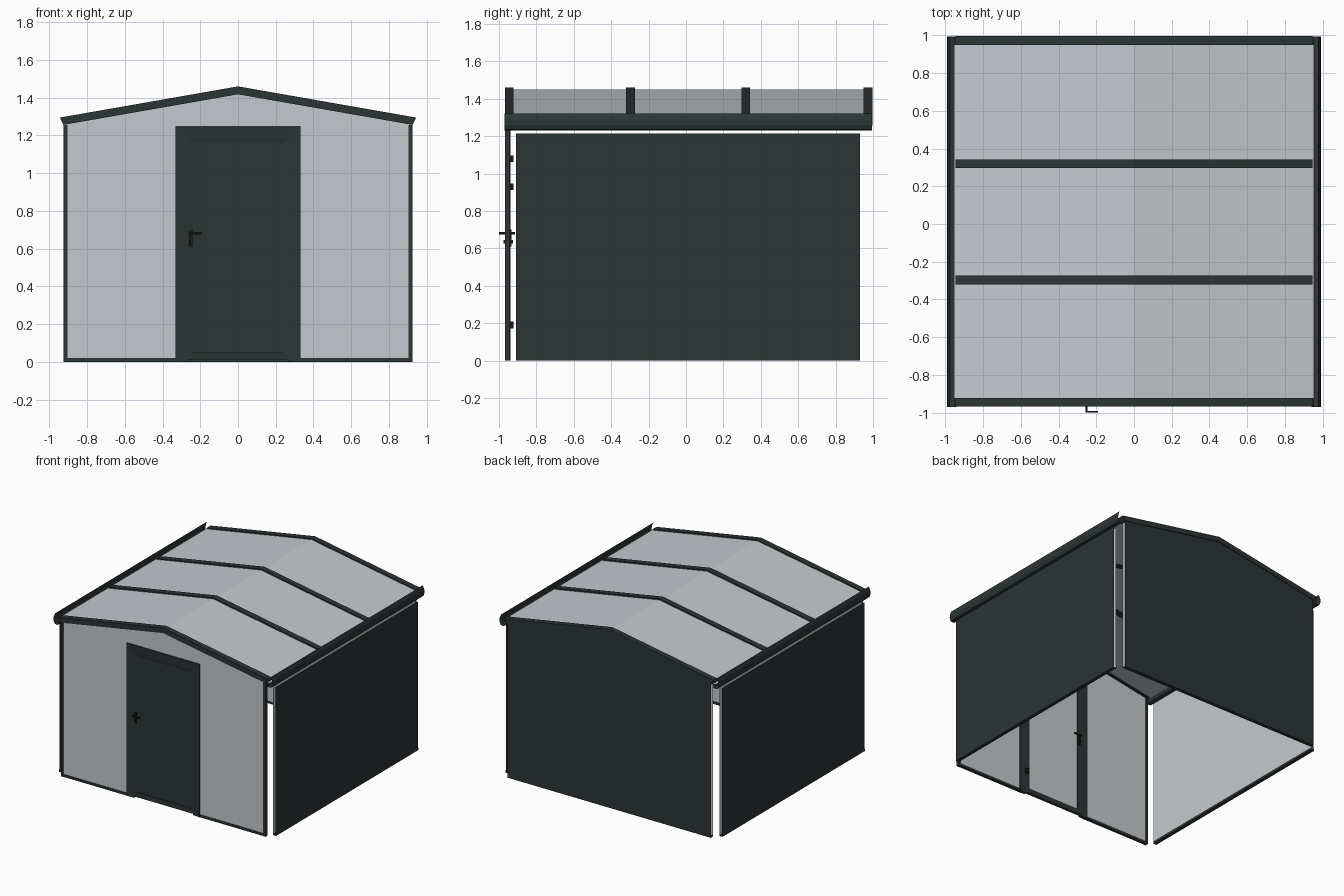
import bpy
import bmesh
from mathutils import Vector

cube = bpy.data.objects.get("Cube")
if cube:
    bpy.data.objects.remove(cube, do_unlink=True)


def material(name, rgb):
    mat = bpy.data.materials.new(name)
    mat.use_nodes = True
    mat.diffuse_color = (*rgb, 1)
    bsdf = next(n for n in mat.node_tree.nodes if n.type == 'BSDF_PRINCIPLED')
    bsdf.inputs["Base Color"].default_value = (*rgb, 1)
    return mat


DARK = material("anthracite", (0.025, 0.035, 0.035))
LIGHT = material("light_grey", (0.56, 0.59, 0.62))
BLACK = material("black_metal", (0.008, 0.009, 0.009))


def finish(name, bm, mat, fix=True):
    if fix:
        bmesh.ops.recalc_face_normals(bm, faces=bm.faces)
    mesh = bpy.data.meshes.new(name)
    bm.to_mesh(mesh)
    bm.free()
    mesh.materials.append(mat)
    obj = bpy.data.objects.new(name, mesh)
    bpy.context.collection.objects.link(obj)
    return obj


def box(name, xs, ys, zs, mat=DARK):
    bm = bmesh.new()
    bmesh.ops.create_cube(bm, size=1)
    for v in bm.verts:
        v.co = [(a + b) / 2 + c * (b - a) for c, (a, b) in zip(v.co, (xs, ys, zs))]
    return finish(name, bm, mat)


def sheet(name, points, sweep, mat):
    """Thin folded metal sheet: an open profile swept in a straight line."""
    bm = bmesh.new()
    rows = [(bm.verts.new(p), bm.verts.new(Vector(p) + Vector(sweep))) for p in points]
    for (a, b), (c, d) in zip(rows, rows[1:]):
        bm.faces.new((a, b, d, c))
    return finish(name, bm, mat, fix=False)


def face_out(obj, direction):
    """Turn the faces of a sheet toward a direction."""
    bm = bmesh.new()
    bm.from_mesh(obj.data)
    bm.normal_update()
    for f in bm.faces:
        if f.normal.dot(Vector(direction)) < 0:
            f.normal_flip()
    bm.to_mesh(obj.data)
    bm.free()


def roof_z(x, ridge):
    return ridge - 0.175 * abs(x)


def gable_panel(name, x0, x1, z0, y, mat, facing):
    """Upright wall sheet whose top follows the roof slope."""
    xs = [x0, 0, x1] if x0 < 0 < x1 else [x0, x1]
    bm = bmesh.new()
    outline = [(x0, y, z0), (x1, y, z0)]
    outline += [(x, y, roof_z(x, 1.42)) for x in reversed(xs)]
    bm.faces.new([bm.verts.new(p) for p in outline])
    obj = finish(name, bm, mat, fix=False)
    face_out(obj, (0, facing, 0))


# Front and back walls, each with an outer and an inner skin
bays = (("right", -0.92, -0.32), ("middle", -0.32, 0.32), ("left", 0.32, 0.92))
for side, x0, x1 in bays:
    base = 1.2 if side == "middle" else 0.01
    gable_panel("front_wall_outer_" + side, x0, x1, base, -0.96, LIGHT, -1)
    gable_panel("front_wall_inner_" + side, x0, x1, base, -0.945, LIGHT, 1)
    gable_panel("back_wall_outer_" + side, x0, x1, 0.01, 0.99, DARK, 1)
    gable_panel("back_wall_inner_" + side, x0, x1, 0.01, 0.965, LIGHT, -1)
sheet("back_floor_channel",
      [(-0.92, 0.963, 0.02), (-0.92, 0.963, 0), (-0.92, 0.993, 0), (-0.92, 0.993, 0.02)],
      (1.84, 0, 0), DARK)

# Side walls, floor channels, eaves gutters and front corner trims
gutter = ((0.942, 1.26), (0.945, 1.235), (0.96, 1.23), (0.98, 1.235),
          (0.99, 1.26), (0.988, 1.29), (0.975, 1.32))
for label, s in (("left", 1), ("right", -1)):
    for skin, x, mat, out in (("outer", 0.978, DARK, s), ("inner", 0.955, LIGHT, -s)):
        wall = sheet(f"{label}_wall_{skin}", [(s * x, -0.91, 0.01), (s * x, -0.91, 1.215)],
                     (0, 1.84, 0), mat)
        face_out(wall, (out, 0, 0))
    channel = ((0.952, 0.02), (0.952, 0), (0.981, 0), (0.981, 0.02))
    sheet(label + "_floor_channel", [(s * x, -0.91, z) for x, z in channel], (0, 1.84, 0), DARK)
    sheet(label + "_gutter", [(s * x, -0.97, z) for x, z in gutter], (0, 1.965, 0), DARK)
    box(label + "_corner_trim", sorted((s * 0.905, s * 0.925)), (-0.967, -0.941), (0, 1.255))
    box(label + "_front_sill", sorted((s * 0.32, s * 0.91)), (-0.965, -0.941), (0, 0.02))

# Roof skins
for skin, ridge, up in (("top", 1.45, 1), ("underside", 1.425, -1)):
    roof = sheet("roof_" + skin, [(x, -0.955, roof_z(x, ridge)) for x in (-0.955, 0, 0.955)],
                 (0, 1.94, 0), LIGHT)
    face_out(roof, (0, 0, up))

# Roof ribs, running over the ridge
for i, (y0, y1) in enumerate(((-0.968, -0.922), (-0.32, -0.272), (0.297, 0.343), (0.95, 0.996))):
    bm = bmesh.new()
    outline = [(x, y0, roof_z(x, 1.46)) for x in (-0.945, 0, 0.945)]
    outline += [(x, y0, roof_z(x, 1.418)) for x in (0.925, 0, -0.925)]
    face = bm.faces.new([bm.verts.new(p) for p in outline])
    new = bmesh.ops.extrude_face_region(bm, geom=[face])["geom"]
    bmesh.ops.translate(bm, vec=(0, y1 - y0, 0),
                        verts=[v for v in new if isinstance(v, bmesh.types.BMVert)])
    finish(f"roof_rib_{i + 1}", bm, DARK)
for s in (1, -1):
    lip = [(s * 0.92, 1.29), (s * 0.955, 1.285), (s * 0.945, 1.268)]
    for place, y in (("front", -0.968), ("back", 0.95)):
        sheet(f"{place}_rib_end_{'left' if s > 0 else 'right'}",
              [(x, y, z) for x, z in lip], (0, 0.045, 0), DARK)

# Door casing with a mitred, bevelled profile
def ring(name, half, top, width, y0, y1, bottom):
    """Picture-frame moulding on three sides, mitred at the top corners."""
    bm = bmesh.new()
    path = [(-half, bottom), (-half, top), (half, top), (half, bottom)]
    inner = [(-half + width, bottom), (-half + width, top - width),
             (half - width, top - width), (half - width, bottom)]
    loops = [[bm.verts.new((x, y, z)) for x, z in pts]
             for pts, y in ((path, y1), (path, y0), (inner, y0 + 0.006), (inner, y1))]
    for a, b in zip(loops, loops[1:] + loops[:1]):
        for i in range(3):
            bm.faces.new((a[i], a[i + 1], b[i + 1], b[i]))
    for i in (0, 3):
        bm.faces.new([loop[i] for loop in loops])
    finish(name, bm, DARK)


ring("door_casing", 0.33, 1.25, 0.065, -0.968, -0.938, 0)
ring("door_leaf_frame", 0.265, 1.187, 0.03, -0.962, -0.94, 0.01)
box("door_bottom_rail", (-0.265, 0.265), (-0.962, -0.94), (0.01, 0.05))
leaf = ((-0.24, 0.03), (0.24, 0.03))
for name, y, mat, out in (("door_outer_panel", -0.954, DARK, -1), ("door_inner_panel", -0.946, LIGHT, 1)):
    panel = sheet(name, [(x, y, z) for x, z in leaf], (0, 0, 1.14), mat)
    face_out(panel, (0, out, 0))

# Lever handles, lock plates and hinges
for label, y, d in (("outer", -0.955, -1), ("inner", -0.945, 1)):
    reach = y + d * 0.045 if d < 0 else y + 0.03

    def span(a, b):
        return sorted((a, b))
    box(label + "_lock_plate", (-0.262, -0.242), span(y, y + d * 0.012), (0.61, 0.7), BLACK)
    box(label + "_handle_stem", (-0.257, -0.247), span(y, reach), (0.675, 0.687), BLACK)
    box(label + "_handle_lever", (-0.257, -0.19), span(reach - d * 0.008, reach), (0.676, 0.688), BLACK)
    box(label + "_lock_cylinder", (-0.256, -0.248), span(y, y + d * 0.02), (0.625, 0.645), BLACK)
for i, z in enumerate((0.19, 0.93, 1.08)):
    box(f"hinge_{i + 1}", (0.25, 0.28), (-0.945, -0.922), (z - 0.018, z + 0.018), BLACK)
